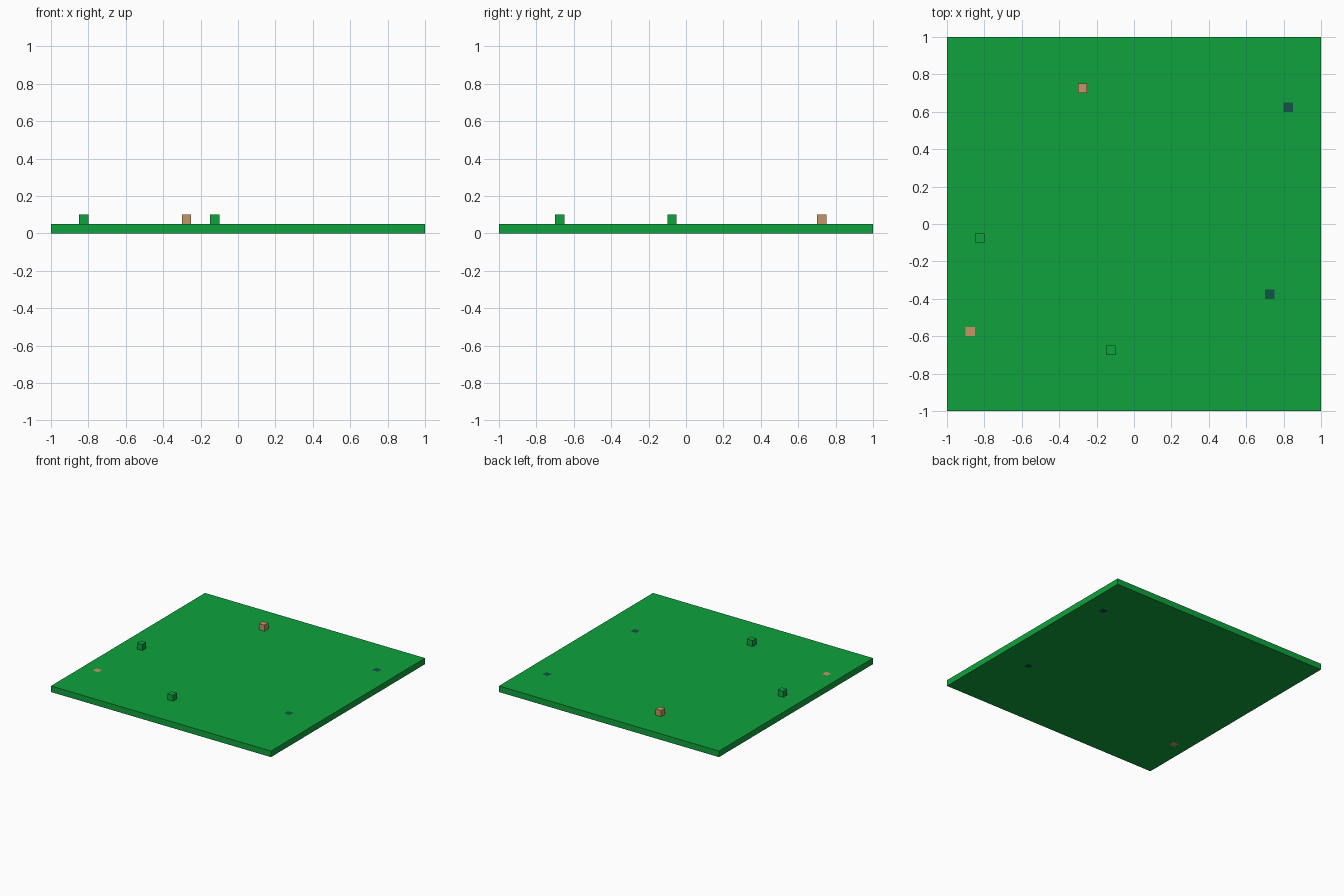
import bpy
import bmesh
from mathutils import Vector

if "Cube" in bpy.data.objects:
    bpy.data.objects.remove(bpy.data.objects["Cube"], do_unlink=True)

CELL = 0.05  # edge of one block


def srgb(r, g, b):
    lin = [((c / 255 + 0.055) / 1.055) ** 2.4 for c in (r, g, b)]
    return (*lin, 1.0)


def make_material(name, color):
    mat = bpy.data.materials.new(name)
    mat.use_nodes = True
    mat.diffuse_color = color
    bsdf = next(n for n in mat.node_tree.nodes if n.type == "BSDF_PRINCIPLED")
    bsdf.inputs["Base Color"].default_value = color
    bsdf.inputs["Roughness"].default_value = 0.9
    return mat


green = make_material("grass green", srgb(15, 162, 61))
tan = make_material("tan", srgb(198, 150, 102))
teal = make_material("dark teal", srgb(18, 84, 72))


def make_box(name, size, center, materials):
    bm = bmesh.new()
    bmesh.ops.create_cube(bm, size=1.0)
    bmesh.ops.scale(bm, vec=size, verts=bm.verts)
    mesh = bpy.data.meshes.new(name)
    bm.to_mesh(mesh)
    bm.free()
    obj = bpy.data.objects.new(name, mesh)
    obj.location = center
    for mat in materials:
        mesh.materials.append(mat)
    bpy.context.collection.objects.link(obj)
    return obj


# Ground slab, cut along the edges of the coloured cells set into it
ground = make_box("ground_slab", (2, 2, CELL), (0, 0, CELL / 2), [green, tan, teal])
inlaid_cells = [(-0.875, -0.575, 1), (0.825, 0.625, 2), (0.725, -0.375, 2)]

bm = bmesh.new()
bm.from_mesh(ground.data)
for x, y, _ in inlaid_cells:
    for axis, mid in ((Vector((1, 0, 0)), x), (Vector((0, 1, 0)), y)):
        for side in (-0.5, 0.5):
            bmesh.ops.bisect_plane(
                bm, geom=bm.verts[:] + bm.edges[:] + bm.faces[:],
                plane_co=axis * (mid + side * CELL), plane_no=axis)

# Colour each inlaid cell on both the top and the underside
bm.normal_update()
for face in bm.faces:
    c = face.calc_center_median()
    for x, y, index in inlaid_cells:
        if abs(face.normal.z) > 0.5 and abs(c.x - x) < 0.01 and abs(c.y - y) < 0.01:
            face.material_index = index
bm.to_mesh(ground.data)
bm.free()

# Single blocks standing on the ground
for name, x, y, mat in (
    ("tan_block", -0.275, 0.725, tan),
    ("green_block_side", -0.825, -0.075, green),
    ("green_block_front", -0.125, -0.675, green),
):
    make_box(name, (CELL, CELL, CELL), (x, y, CELL * 1.5), [mat])
